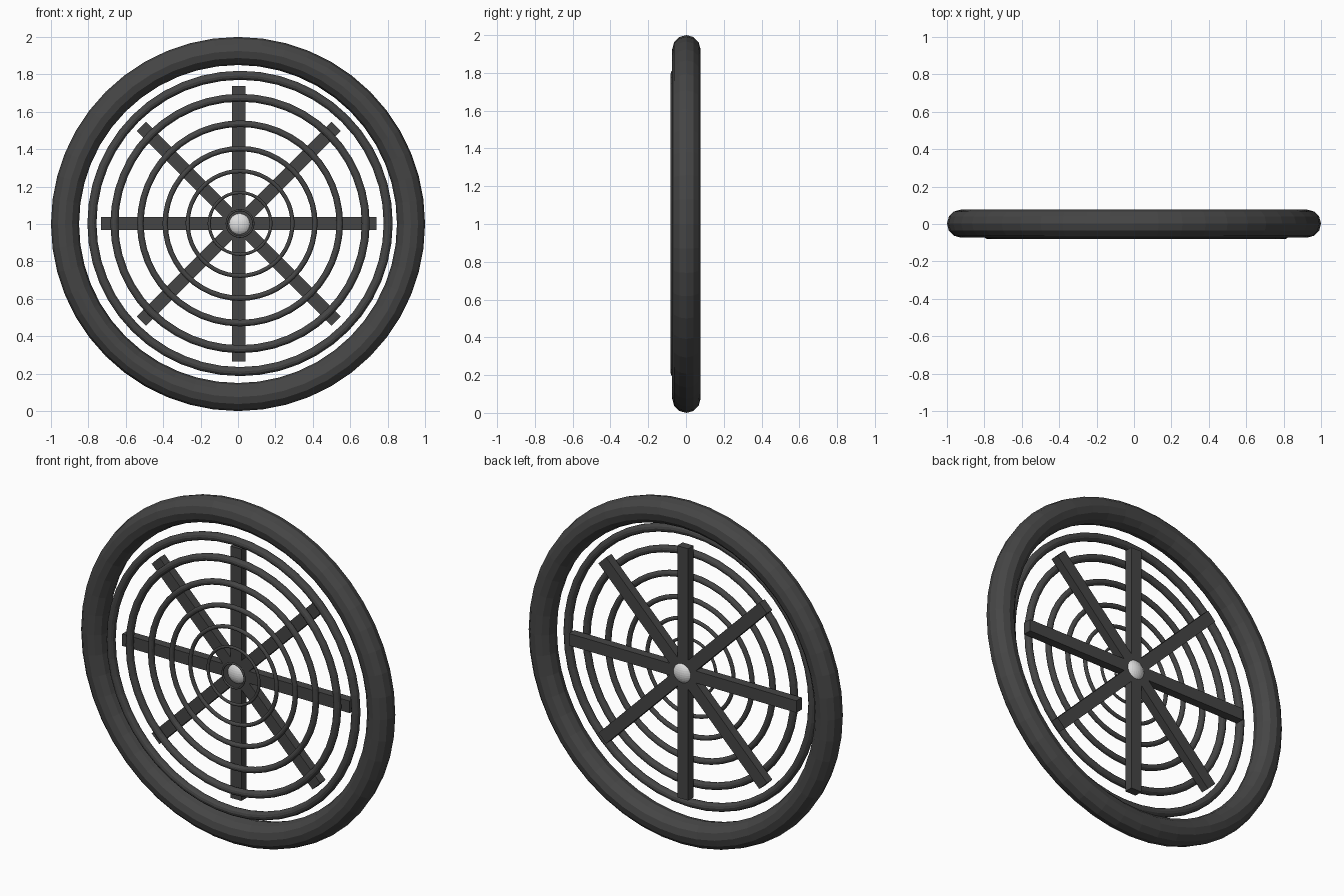
import bpy
import math

if "Cube" in bpy.data.objects:
    bpy.data.objects.remove(bpy.data.objects["Cube"])


def material(name, r, g, b):
    m = bpy.data.materials.new(name)
    m.diffuse_color = (r, g, b, 1)
    m.use_nodes = True
    m.node_tree.nodes["Principled BSDF"].inputs["Base Color"].default_value = m.diffuse_color
    return m


DARK = material("dark grey", 0.06, 0.06, 0.06)
LIGHT = material("light grey", 0.75, 0.75, 0.75)


def finish(name, mat):
    ob = bpy.context.object
    ob.name = name
    ob.data.materials.append(mat)
    return ob


def ring(name, major, minor, loc):
    # upright torus whose axis runs along y
    bpy.ops.mesh.primitive_torus_add(
        major_radius=major, minor_radius=minor, major_segments=48,
        minor_segments=12, location=loc, rotation=(math.pi / 2, 0, 0))
    return finish(name, DARK)


# Outer rim
ring("rim", 0.925, 0.075, (0, 0.002, 1))

# Concentric wire rings in front of the spokes, thinner towards the middle
for i, r in enumerate((0.792, 0.672, 0.533, 0.4, 0.28, 0.165, 0.071)):
    ring(f"wire_ring_{i + 1}", r, 0.004 + 0.0255 * r, (0.011, -0.057, 1.003))

# Four full-length bars making eight spokes
for i in range(4):
    bpy.ops.mesh.primitive_cube_add(
        size=1, location=(0.004, 0, 1.002), rotation=(0, i * math.pi / 4, 0))
    bar = finish(f"spoke_bar_{i + 1}", DARK)
    bar.scale = (1.472, 0.05, 0.07)

# Flattened hub ball
bpy.ops.mesh.primitive_uv_sphere_add(
    segments=32, ring_count=16, radius=1, location=(0.008, 0, 1.0))
hub = finish("hub", LIGHT)
hub.scale = (0.066, 0.046, 0.066)
